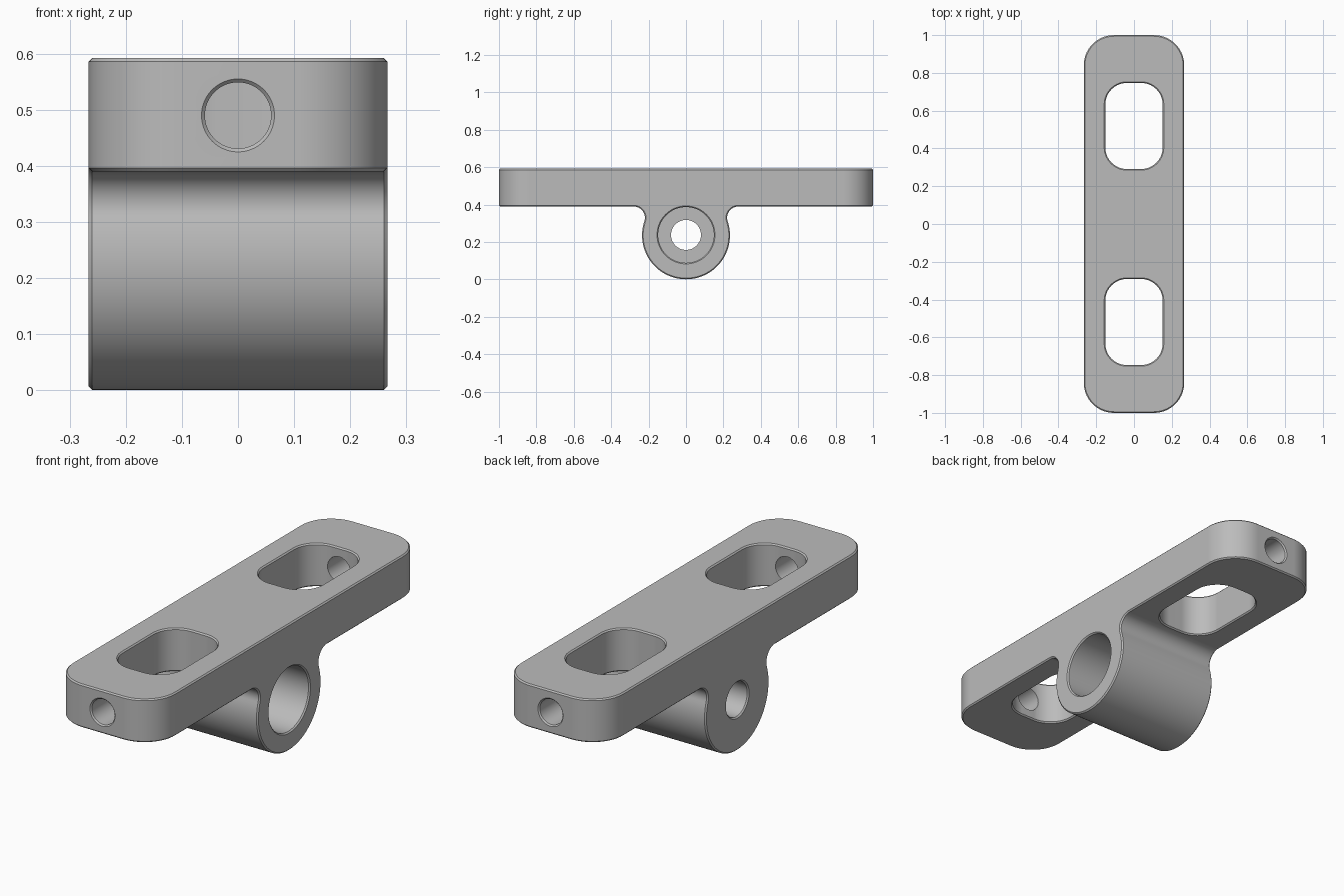
import bpy, bmesh, math
from mathutils import Matrix, Vector

cube = bpy.data.objects.get("Cube")
if cube:
    bpy.data.objects.remove(cube, do_unlink=True)

HALF_W, HALF_L = 0.266, 1.0          # plate half sizes
Z_LOW, Z_TOP = 0.39, 0.592           # plate underside and top
BOSS_Z, BOSS_R, FILLET = 0.236, 0.235, 0.06
CHAMFER = 0.006

steel = bpy.data.materials.new("plain_grey")
steel.use_nodes = True
GREY = (0.5, 0.5, 0.5, 1)
steel.diffuse_color = GREY
steel.node_tree.nodes["Principled BSDF"].inputs["Base Color"].default_value = GREY


def arc(cx, cy, r, a0, a1, n):
    steps = [a0 + (a1 - a0) * i / n for i in range(n + 1)]
    return [(cx + r * math.cos(a), cy + r * math.sin(a)) for a in steps]


def circle(r):
    return arc(0, 0, r, 0, 2 * math.pi, 64)[:-1]


def rounded_rect(hx, hy, r):
    pts = []
    for k, (sx, sy) in enumerate([(1, 1), (-1, 1), (-1, -1), (1, -1)]):
        a = k * math.pi / 2
        pts += arc(sx * (hx - r), sy * (hy - r), r, a, a + math.pi / 2, 14)
    return pts


def add_object(name, bm):
    bmesh.ops.recalc_face_normals(bm, faces=bm.faces)
    mesh = bpy.data.meshes.new(name)
    bm.to_mesh(mesh)
    bm.free()
    mesh.materials.append(steel)
    obj = bpy.data.objects.new(name, mesh)
    bpy.context.collection.objects.link(obj)
    return obj


def loft(name, rings, matrix):
    """Closed solid through (outline, height) rings, then placed by matrix."""
    bm = bmesh.new()
    loops = [[bm.verts.new((x, y, h)) for x, y in outline] for outline, h in rings]
    for a, b in zip(loops, loops[1:]):
        for i in range(len(a)):
            j = (i + 1) % len(a)
            bm.faces.new((a[i], a[j], b[j], b[i]))
    bm.faces.new(loops[0])
    bm.faces.new(loops[-1])
    bm.transform(matrix)
    return add_object(name, bm)


def cut(body, cutter):
    mod = body.modifiers.new(cutter.name, 'BOOLEAN')
    mod.operation, mod.solver, mod.object = 'DIFFERENCE', 'EXACT', cutter
    cutter.hide_render = True
    cutter.hide_set(True)


# Side profile: plate with the boss blended in below it
fz = Z_LOW - FILLET
fy = math.sqrt((BOSS_R + FILLET) ** 2 - (fz - BOSS_Z) ** 2)
tilt = math.atan2(fz - BOSS_Z, fy)
profile = [(HALF_L, Z_LOW), (HALF_L, Z_TOP), (-HALF_L, Z_TOP), (-HALF_L, Z_LOW)]
profile += arc(-fy, fz, FILLET, math.pi / 2, -tilt, 14)
profile += arc(0, BOSS_Z, BOSS_R, math.pi - tilt, 2 * math.pi + tilt, 72)[1:-1]
profile += arc(fy, fz, FILLET, math.pi + tilt, math.pi / 2, 14)

bm = bmesh.new()
face = bm.faces.new([bm.verts.new((-HALF_W, y, z)) for y, z in profile])
new = bmesh.ops.extrude_face_region(bm, geom=[face])["geom"]
bmesh.ops.translate(bm, verts=[v for v in new if isinstance(v, bmesh.types.BMVert)],
                    vec=(2 * HALF_W, 0, 0))
bmesh.ops.recalc_face_normals(bm, faces=bm.faces)

# Round the four upright corners, then chamfer all sharp rims
upright = [e for e in bm.edges
           if all(abs(v.co.y) > HALF_L - 0.01 for v in e.verts)
           and abs(e.verts[0].co.z - e.verts[1].co.z) > 0.1]
bmesh.ops.bevel(bm, geom=upright, offset=0.16, segments=14, profile=0.5, affect='EDGES')
sharp = [e for e in bm.edges if e.calc_face_angle(0) > math.radians(50)]
bmesh.ops.bevel(bm, geom=sharp, offset=CHAMFER, segments=1, affect='EDGES')
body = add_object("mount_body", bm)

# Slots through the plate with chamfered rims, and screw holes in both ends
lip = 0.02
wide = rounded_rect(0.152 + CHAMFER, 0.228 + CHAMFER, 0.115 + CHAMFER)
narrow = rounded_rect(0.152, 0.228, 0.115)
for side, label in ((-1, "front"), (1, "back")):
    cut(body, loft(label + "_slot_cutter", [
        (wide, Z_LOW - lip), (wide, Z_LOW), (narrow, Z_LOW + CHAMFER),
        (narrow, Z_TOP - CHAMFER), (wide, Z_TOP), (wide, Z_TOP + lip)],
        Matrix.Translation((0, side * 0.519, 0))))
    spin = Vector((0, 0, 1)).rotation_difference(Vector((0, side, 0))).to_matrix().to_4x4()
    cut(body, loft(label + "_screw_hole_cutter", [
        (circle(0.059), 0.6), (circle(0.059), HALF_L - CHAMFER),
        (circle(0.059 + CHAMFER), HALF_L), (circle(0.059 + CHAMFER), HALF_L + lip)],
        Matrix.Translation((0, 0, 0.49)) @ spin))

# Stepped bore through the boss: wide from the left, narrow on the right
bore_axis = Matrix.Translation((0, 0, BOSS_Z + 0.002)) @ Matrix.Rotation(math.pi / 2, 4, 'Y')
cut(body, loft("bore_cutter", [
    (circle(0.08 + CHAMFER), -HALF_W - lip), (circle(0.08 + CHAMFER), -HALF_W),
    (circle(0.08), -HALF_W + CHAMFER), (circle(0.08), -0.14),
    (circle(0.149), -0.14), (circle(0.149), HALF_W - CHAMFER),
    (circle(0.149 + CHAMFER), HALF_W), (circle(0.149 + CHAMFER), HALF_W + lip)],
    bore_axis))

# Apply the cuts, shade smooth and keep rims crisp
bpy.ops.object.select_all(action='DESELECT')
body.select_set(True)
bpy.context.view_layer.objects.active = body
for mod in list(body.modifiers):
    cutter = mod.object
    bpy.ops.object.modifier_apply(modifier=mod.name)
    bpy.data.objects.remove(cutter, do_unlink=True)
bpy.ops.object.shade_smooth_by_angle(angle=math.radians(30))
weighted = body.modifiers.new("even_shading", 'WEIGHTED_NORMAL')
weighted.keep_sharp = True
